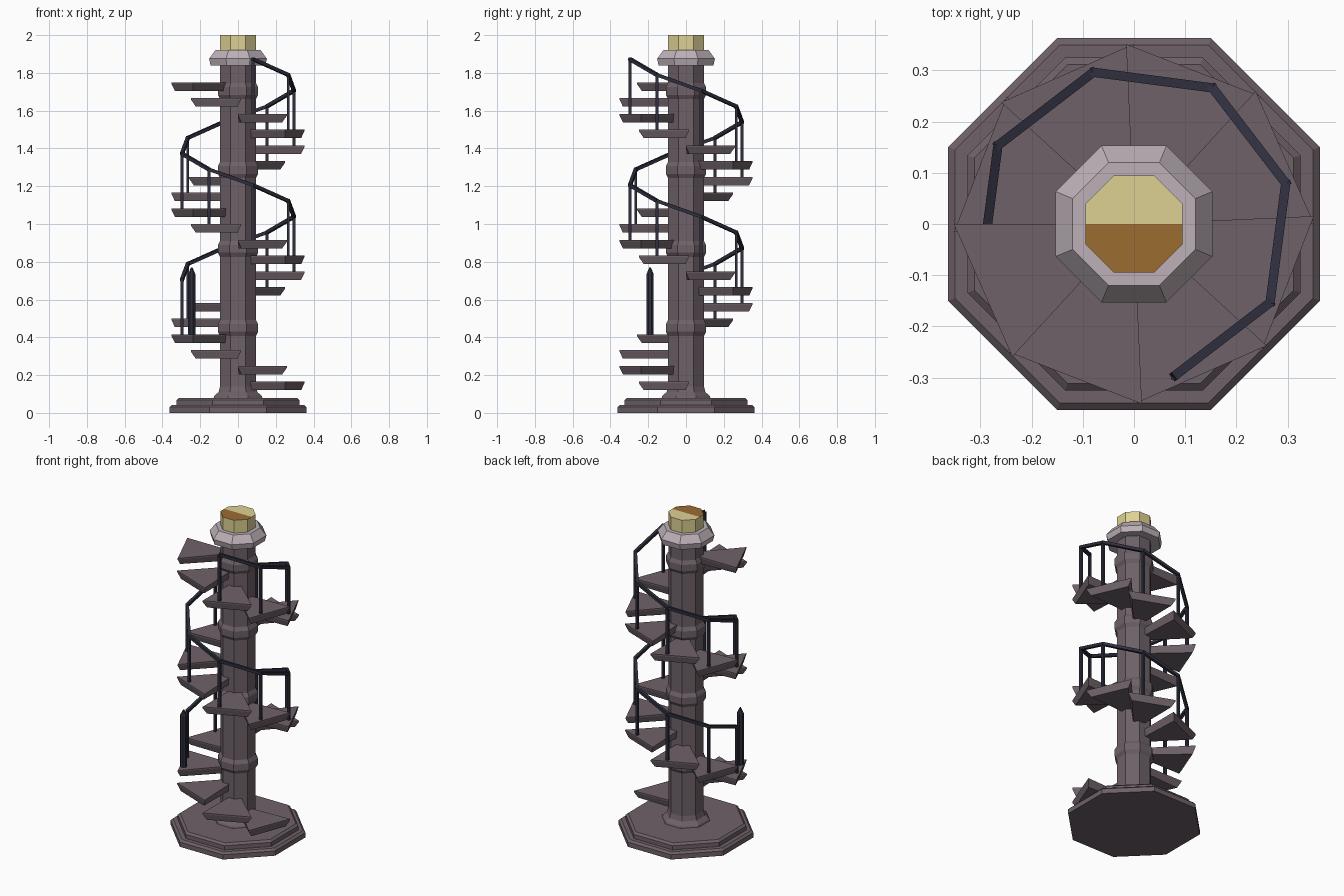
import bpy, bmesh, math
from mathutils import Vector, Matrix

cube = bpy.data.objects.get("Cube")
if cube:
    bpy.data.objects.remove(cube, do_unlink=True)


def material(name, rgb):
    """Flat material from 0-255 display values, stored as linear."""
    lin = [((c / 255 + 0.055) / 1.055) ** 2.4 for c in rgb] + [1]
    m = bpy.data.materials.new(name)
    m.use_nodes = True
    m.diffuse_color = lin
    m.node_tree.nodes["Principled BSDF"].inputs["Base Color"].default_value = lin
    return m


stone = material("mauve_stone", (110, 97, 104))
pale = material("pale_stone", (188, 176, 183))
iron = material("dark_iron", (46, 46, 62))
gold = material("pale_gold", (222, 209, 148))
bronze = material("bronze", (156, 108, 48))


def finish(name, bm, *mats):
    bmesh.ops.recalc_face_normals(bm, faces=bm.faces)
    mesh = bpy.data.meshes.new(name)
    bm.to_mesh(mesh)
    bm.free()
    for m in mats:
        mesh.materials.append(m)
    obj = bpy.data.objects.new(name, mesh)
    bpy.context.collection.objects.link(obj)
    return obj


def polar(r, deg, z):
    a = math.radians(deg)
    return Vector((r * math.cos(a), r * math.sin(a), z))


def octagon_lathe(profile, centre=(0, 0, 0)):
    """Stack of octagons; each profile point is (apothem, z)."""
    bm = bmesh.new()
    scale = 1 / math.cos(math.pi / 8)
    rings = [[bm.verts.new(polar(r * scale, 45 * k + 22.5, z) + Vector(centre))
              for k in range(8)] for r, z in profile]
    for low, high in zip(rings, rings[1:]):
        for k in range(8):
            n = (k + 1) % 8
            bm.faces.new((low[k], low[n], high[n], high[k]))
    bm.faces.new(rings[0])
    bm.faces.new(rings[-1])
    return bm


def beam(bm, p, q, width):
    """Square bar between two points."""
    d = q - p
    m = (Matrix.Translation((p + q) / 2) @ d.to_track_quat('Z', 'Y').to_matrix().to_4x4()
         @ Matrix.Diagonal((width, width, d.length, 1)))
    bmesh.ops.create_cube(bm, size=1, matrix=m)


# Stepped plinth
finish("plinth_lower", octagon_lathe([(.363, 0), (.363, .03), (.35, .042)]), stone)
finish("plinth_upper", octagon_lathe([(.325, .04), (.325, .068), (.312, .08)]), stone)

# Column with flared foot and ring mouldings
profile = [(.13, .078), (.125, .09), (.103, .11), (.095, .14)]
for z in (.45, .868, 1.286, 1.704):
    profile += [(.095, z - .042), (.107, z - .02), (.107, z + .02), (.095, z + .042)]
profile.append((.095, 1.85))
finish("column", octagon_lathe(profile), stone)

# Capital and metal cap, the top of the cap in two colours
finish("capital", octagon_lathe([(.145, 1.84), (.153, 1.875), (.12, 1.92)]), pale)
bm = octagon_lathe([(.095, 1.91), (.095, 2)])
bmesh.ops.bisect_plane(bm, geom=bm.verts[:] + bm.edges[:] + bm.faces[:],
                       plane_co=(0, 0, 0), plane_no=(0, 1, 0))
bm.normal_update()
for f in bm.faces:
    c = f.calc_center_median()
    f.material_index = int(c.z > 1.99 and c.y < 0)
finish("cap", bm, gold, bronze)

# Wedge treads, eight to a turn, narrowing underneath
RISE = .0834


def tread_top(i):
    return .165 + RISE * i


for i in range(20):
    start, z = -45 * (i + 1), tread_top(i)
    bm = bmesh.new()
    rings = []
    for inset, r, h in ((3, .334, z - .045), (0, .352, z - .008), (0, .352, z)):
        a, b = start + inset, start + 47.5 - inset
        rings.append([bm.verts.new(p) for p in (
            polar(.06, a, h), polar(r, a, h), polar(r, b, h), polar(.06, b, h))])
    for low, high in zip(rings, rings[1:]):
        for k in range(4):
            n = (k + 1) % 4
            bm.faces.new((low[k], low[n], high[n], high[k]))
    bm.faces.new(rings[0])
    bm.faces.new(rings[-1])
    finish(f"tread_{i + 1}", bm, stone)

# Balusters and handrail
posts, rail = bmesh.new(), bmesh.new()
previous = None
for i in range(3, 18):
    z = tread_top(i)
    angle = -30 - 45 * i
    top = polar(.307, angle, z + .29)
    beam(posts, polar(.307, angle, z - .02), top, .015)
    if previous:
        reach = (top - previous).normalized() * .004
        beam(rail, previous - reach, top + reach, .018)
    previous = top
finish("balusters", posts, iron)
finish("handrail", rail, iron)

# Newel post with pointed top
finish("newel_post", octagon_lathe(
    [(.019, .41), (.019, .735), (.004, .77)], (-.245, -.19, 0)), iron)
